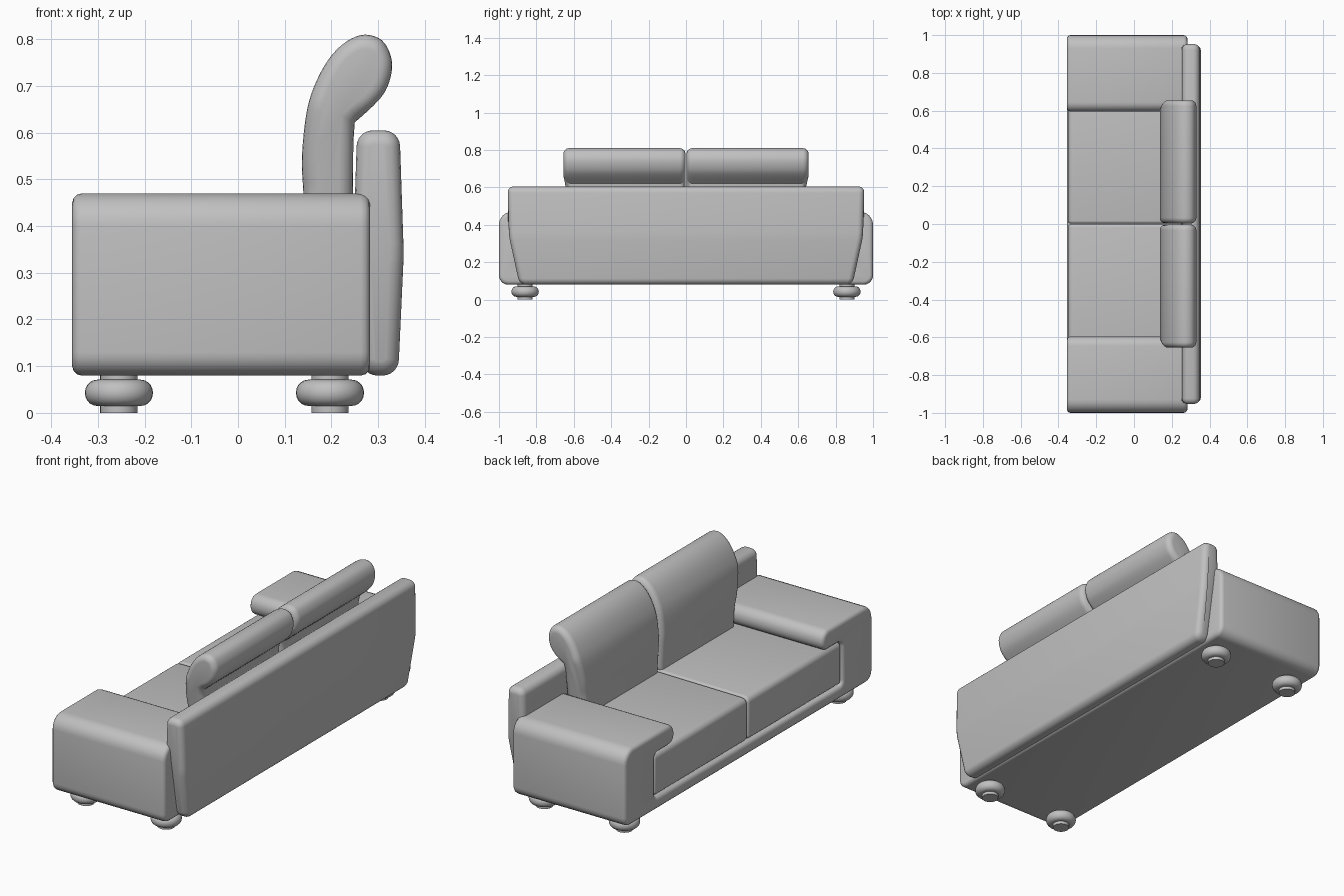
import bpy, bmesh, math
from mathutils import Vector

cube = bpy.data.objects.get("Cube")
if cube:
    bpy.data.objects.remove(cube, do_unlink=True)

GREY = (0.53, 0.53, 0.53, 1)
fabric = bpy.data.materials.new("mid_grey")
fabric.use_nodes = True
fabric.diffuse_color = GREY
fabric.node_tree.nodes["Principled BSDF"].inputs["Base Color"].default_value = GREY


def finish(bm, name):
    """Turn a bmesh into a smooth shaded object."""
    bmesh.ops.recalc_face_normals(bm, faces=bm.faces)
    mesh = bpy.data.meshes.new(name)
    bm.to_mesh(mesh)
    bm.free()
    mesh.materials.append(fabric)
    obj = bpy.data.objects.new(name, mesh)
    bpy.context.collection.objects.link(obj)
    bpy.ops.object.select_all(action="DESELECT")
    obj.select_set(True)
    bpy.context.view_layer.objects.active = obj
    bpy.ops.object.shade_smooth_by_angle(angle=math.radians(35))
    return obj


def fillet(corners, steps=6):
    """Round each (u, v, radius) corner of a polygon with an arc."""
    out = []
    for i, (u, v, r) in enumerate(corners):
        p = Vector((u, v))
        a = (Vector(corners[i - 1][:2]) - p).normalized()
        b = (Vector(corners[(i + 1) % len(corners)][:2]) - p).normalized()
        half = a.angle(b) / 2
        centre = p + (a + b).normalized() * r / math.sin(half)
        start = p + a * r / math.tan(half) - centre
        end = p + b * r / math.tan(half) - centre
        sweep = math.pi - 2 * half
        for k in range(steps + 1):
            t = k / steps
            out.append(centre + (start * math.sin((1 - t) * sweep)
                                 + end * math.sin(t * sweep)) / math.sin(sweep))
    return out


def spline(points, steps=4):
    """Smooth open curve through the points."""
    pts = [Vector(p) for p in points]
    pts = [pts[0]] + pts + [pts[-1]]
    out = []
    for p0, p1, p2, p3 in zip(pts, pts[1:], pts[2:], pts[3:]):
        for k in range(steps):
            t = k / steps
            out.append(p1 + 0.5 * t * (p2 - p0 + t * (2 * p0 - 5 * p1 + 4 * p2 - p3
                       + t * (3 * (p1 - p2) + p3 - p0))))
    return out + [pts[-1]]


def prism(name, profile, axis, lo, hi, bevel, segments=4, shape=None):
    """Extrude a profile along x (y-z profile) or y (x-z profile), rounding both ends."""
    bm = bmesh.new()
    place = (lambda p, d: (d, p[0], p[1])) if axis == "x" else (lambda p, d: (p[0], d, p[1]))
    rings = [[bm.verts.new(place(p, d)) for p in profile] for d in (lo, hi)]
    caps = [bm.faces.new(r) for r in rings]
    n = len(profile)
    for i in range(n):
        j = (i + 1) % n
        bm.faces.new((rings[0][i], rings[0][j], rings[1][j], rings[1][i]))
    bmesh.ops.recalc_face_normals(bm, faces=bm.faces)
    edges = [e for f in caps for e in f.edges]
    bmesh.ops.bevel(bm, geom=edges, offset=bevel, segments=segments,
                    profile=0.5, affect="EDGES", clamp_overlap=False)
    if shape:
        for v in bm.verts:
            v.co.y *= shape(v.co.z)
    return finish(bm, name)


# Frame: arms with overhanging inner lips, joined by a low rail
half = [(1, 0.08, 0.05), (1, 0.47, 0.07), (0.595, 0.47, 0.05), (0.595, 0.368, 0.045),
        (0.757, 0.368, 0.03), (0.757, 0.145, 0.025)]
frame = half + [(-y, z, r) for y, z, r in reversed(half)]
prism("frame", fillet(frame), "x", -0.355, 0.283, 0.02, 3)

# Back panel: bulged slab narrowing towards its foot
panel = fillet([(0.265, 0.08, 0.035), (0.343, 0.08, 0.035), (0.355, 0.34, 0.5),
                (0.346, 0.605, 0.035), (0.255, 0.605, 0.035), (0.25, 0.45, 0.2)])
prism("back_panel", panel, "y", -0.953, 0.953, 0.03,
      shape=lambda z: 1 - 0.07 * max(0, (0.48 - z) / 0.4) ** 2)

# Back cushion section: upright body with a head roll leaning backwards
front = spline([(0.145, 0.36), (0.14, 0.47), (0.137, 0.55), (0.148, 0.65), (0.17, 0.715),
                (0.2, 0.765), (0.235, 0.797), (0.272, 0.81), (0.308, 0.798), (0.327, 0.765),
                (0.329, 0.73), (0.316, 0.69), (0.29, 0.658), (0.25, 0.622)])
roll = front + [Vector((0.247, 0.58)), Vector((0.245, 0.36))]

for side, word in ((1, "left"), (-1, "right")):
    ends = sorted((side * 0.003, side * 0.655))
    prism(word + "_back_cushion", roll, "y", *ends, 0.03, 5,
          shape=lambda z: 1 - 0.07 * min(1, max(0, (0.66 - z) / 0.2)))

    # Seat cushion reaching under the arm lip
    seat = fillet([(-0.35, 0.15, 0.02), (0.26, 0.15, 0.02),
                   (0.26, 0.372, 0.02), (-0.35, 0.366, 0.03)])
    prism(word + "_seat_cushion", seat, "y", *sorted((side * 0.002, side * 0.753)), 0.015)

    # Bun feet, lathed
    for x, place in ((-0.255, "front"), (0.197, "back")):
        bun = [(0.047 + 0.026 * math.cos(a), 0.043 + 0.028 * math.sin(a))
               for a in (math.pi * (k / 10 - 0.5) for k in range(11))]
        outline = [(0, 0), (0.04, 0), (0.04, 0.015)] + bun + [(0.04, 0.071), (0.04, 0.09)]
        bm = bmesh.new()
        verts = [bm.verts.new((r, 0, z)) for r, z in outline]
        lines = [bm.edges.new(pair) for pair in zip(verts, verts[1:])]
        bmesh.ops.spin(bm, geom=verts + lines, axis=(0, 0, 1), cent=(0, 0, 0),
                       angle=math.tau, steps=32)
        bmesh.ops.remove_doubles(bm, verts=bm.verts, dist=0.0001)
        bmesh.ops.translate(bm, verts=bm.verts, vec=(x, side * 0.86, 0))
        finish(bm, f"{word}_{place}_foot")
